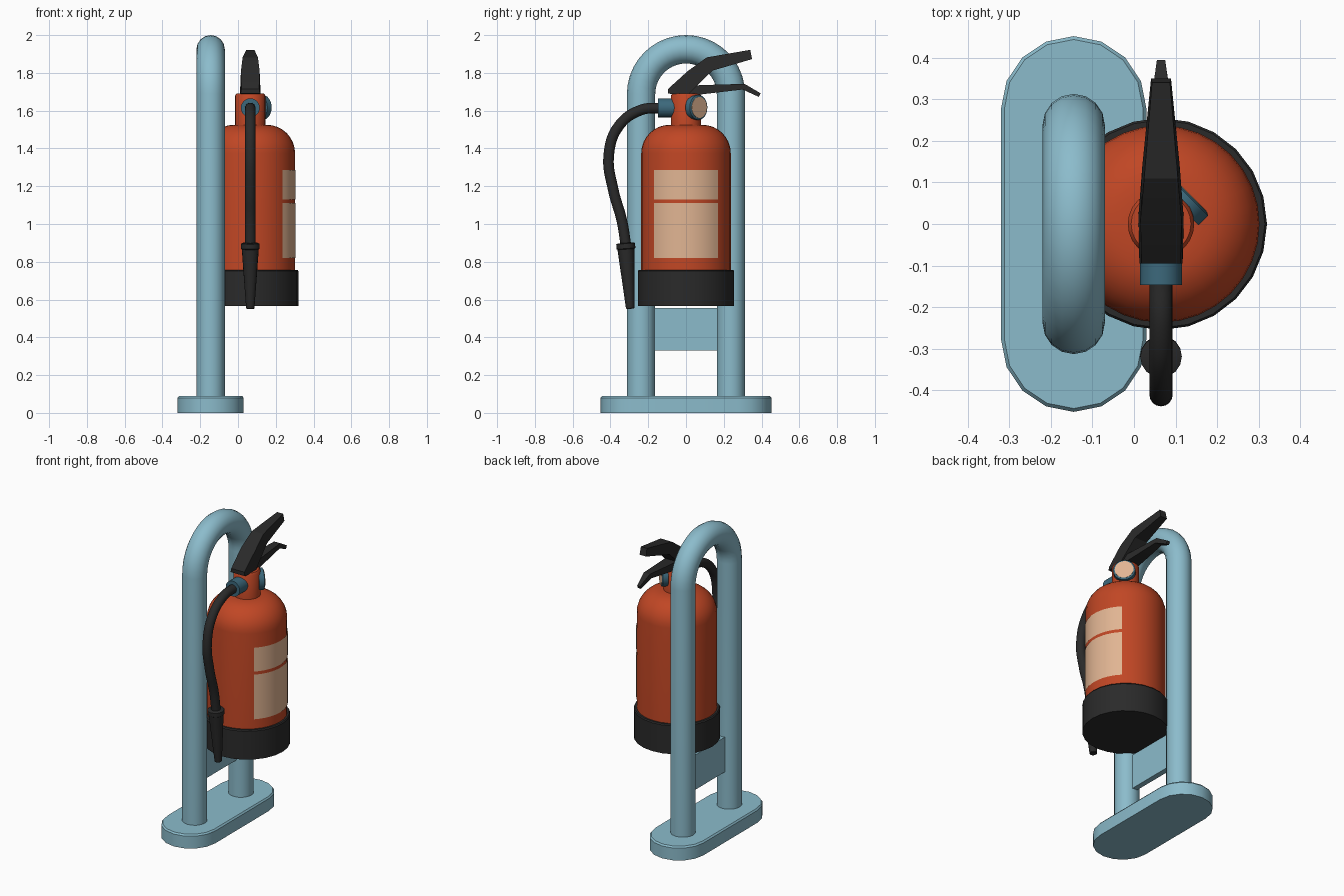
import bpy, bmesh, math
from mathutils import Matrix, Vector

cube = bpy.data.objects.get("Cube")
if cube:
    bpy.data.objects.remove(cube, do_unlink=True)


def material(name, rgb):
    m = bpy.data.materials.new(name)
    m.use_nodes = True
    m.diffuse_color = (*rgb, 1)
    m.node_tree.nodes["Principled BSDF"].inputs["Base Color"].default_value = (*rgb, 1)
    return m


RED = material("red", (0.53, 0.062, 0.018))
BLACK = material("black", (0.023, 0.023, 0.023))
BLUE = material("light blue", (0.26, 0.5, 0.6))
DARK_BLUE = material("dark blue", (0.045, 0.14, 0.2))
CREAM = material("cream", (0.75, 0.46, 0.29))

STAND_X = -0.145
AXIS_X = 0.065
BODY_R = 0.237


def finish(name, bm, mat, matrix=None, angle=35):
    if matrix:
        bm.transform(matrix)
    bmesh.ops.recalc_face_normals(bm, faces=bm.faces)
    mesh = bpy.data.meshes.new(name)
    bm.to_mesh(mesh)
    bm.free()
    mesh.materials.append(mat)
    ob = bpy.data.objects.new(name, mesh)
    bpy.context.collection.objects.link(ob)
    bpy.ops.object.select_all(action='DESELECT')
    ob.select_set(True)
    bpy.context.view_layer.objects.active = ob
    bpy.ops.object.shade_smooth_by_angle(angle=math.radians(angle))
    return ob


def loft(rings):
    """Skin closed rings of points and cap both ends."""
    bm = bmesh.new()
    rows = [[bm.verts.new(p) for p in ring] for ring in rings]
    n = len(rows[0])
    for a, b in zip(rows, rows[1:]):
        for i in range(n):
            j = (i + 1) % n
            bm.faces.new((a[i], a[j], b[j], b[i]))
    bm.faces.new(rows[0])
    bm.faces.new(rows[-1])
    return bm


def turned(name, profile, mat, start=(AXIS_X, 0, 0), axis=(0, 0, 1), segs=24):
    """Turn (radius, height) pairs about an axis."""
    turns = [i * math.tau / segs for i in range(segs)]
    rings = [[(r * math.cos(a), r * math.sin(a), h) for a in turns] for r, h in profile]
    rot = Vector(axis).to_track_quat('Z', 'Y').to_matrix().to_4x4()
    return finish(name, loft(rings), mat, Matrix.Translation(start) @ rot)


def tube(name, x, path, radius, mat, smooth=False):
    """Round tube along (y, z) points at a fixed x."""
    cu = bpy.data.curves.new(name, 'CURVE')
    cu.dimensions = '3D'
    cu.bevel_depth = radius
    cu.bevel_resolution = 6
    cu.use_fill_caps = True
    cu.resolution_u = 6
    sp = cu.splines.new('BEZIER' if smooth else 'POLY')
    pts = sp.bezier_points if smooth else sp.points
    pts.add(len(path) - 1)
    for p, (y, z) in zip(pts, path):
        if smooth:
            p.co = (x, y, z)
            p.handle_left_type = p.handle_right_type = 'AUTO'
        else:
            p.co = (x, y, z, 1)
    ob = bpy.data.objects.new(name + "_path", cu)
    bpy.context.collection.objects.link(ob)
    mesh = ob.evaluated_get(bpy.context.evaluated_depsgraph_get()).to_mesh()
    bm = bmesh.new()
    bm.from_mesh(mesh)
    bpy.data.objects.remove(ob, do_unlink=True)
    return finish(name, bm, mat)


def lever(name, stations):
    """Tapered bar through (y, top, bottom, half width) stations."""
    rings = [[(AXIS_X - w, y, b), (AXIS_X + w, y, b), (AXIS_X + w * 0.9, y + d, t),
              (AXIS_X - w * 0.9, y + d, t)] for y, t, b, w, d in stations]
    return finish(name, loft(rings), BLACK, angle=20)


# Stand foot: stadium outline with a softened top edge
def stadium(z, inset):
    ring = []
    for end in (1, -1):
        for i in range(9):
            a = math.pi * i / 8 + (0 if end > 0 else math.pi)
            r = 0.175 - inset
            ring.append((STAND_X + r * math.cos(a), end * 0.277 + r * math.sin(a), z))
    return ring


finish("stand_foot", loft([stadium(0, 0), stadium(0.08, 0), stadium(0.09, 0.008)]), BLUE, angle=30)

# Bent stand tube
arc = [(-0.238 * math.cos(math.pi * i / 20), 1.687 + 0.238 * math.sin(math.pi * i / 20))
       for i in range(21)]
tube("stand_tube", STAND_X, [(-0.238, 0.05)] + arc + [(0.238, 0.05)], 0.075, BLUE)

# Cross plate between the posts
bm = bmesh.new()
bmesh.ops.create_cube(bm, size=1)
finish("cross_plate", bm, BLUE,
       Matrix.Translation((STAND_X, 0, 0.443)) @ Matrix.Diagonal((0.035, 0.4, 0.226, 1)))

# Cylinder with rounded shoulder, neck and bottom boot
shoulder = [(BODY_R - 0.15 + 0.15 * math.cos(a), 1.375 + 0.15 * math.sin(a))
            for a in (math.pi / 2 * i / 8 for i in range(9))]
turned("body", [(BODY_R, 0.6)] + shoulder + [(0.05, 1.527)], RED, segs=32)
turned("neck", [(0.08, 1.5), (0.08, 1.68), (0.072, 1.692)], RED)
turned("boot", [(0.255, 0.566), (0.255, 0.75), (0.25, 0.757)], BLACK)

# Label panels wrapped round the side
for name, low, high in (("label_lower", 0.82, 1.11), ("label_upper", 1.13, 1.285)):
    bm = bmesh.new()
    angles = [math.radians(-45 + 90 * i / 16) for i in range(17)]
    rows = [[bm.verts.new((AXIS_X + 0.24 * math.cos(a), 0.24 * math.sin(a), z)) for a in angles]
            for z in (low, high)]
    for i in range(16):
        bm.faces.new((rows[0][i], rows[0][i + 1], rows[1][i + 1], rows[1][i]))
    label = finish(name, bm, CREAM)
    if label.data.polygons[0].normal.x < 0:
        label.data.flip_normals()

# Pressure gauge on its stem
gauge = dict(start=(AXIS_X, 0, 1.617), axis=(1, 1, 0))
turned("gauge_stem", [(0.03, 0), (0.03, 0.07)], DARK_BLUE, **gauge)
turned("gauge_case", [(0.066, 0.062), (0.066, 0.094), (0.06, 0.098)], DARK_BLUE, **gauge)
turned("gauge_face", [(0.056, 0.096), (0.056, 0.1)], CREAM, **gauge)

# Hose outlet, hose and horn
turned("hose_outlet", [(0.05, 0.06), (0.05, 0.147)], DARK_BLUE, (AXIS_X, 0, 1.615), (0, -1, 0))
tube("hose", AXIS_X, [(-0.13, 1.615), (-0.24, 1.603), (-0.355, 1.52), (-0.409, 1.365),
                      (-0.385, 1.18), (-0.34, 1.02), (-0.317, 0.88)], 0.028, BLACK, True)
turned("horn", [(0.04, 0), (0.05, 0.004), (0.05, 0.03), (0.045, 0.034), (0.022, 0.347),
                (0.018, 0.35)], BLACK, (AXIS_X, -0.32, 0.9), (0, 0.07, -1), 16)

# Squeeze levers: y, top, bottom, half width, lean of the top edge
lever("upper_lever", [(-0.095, 1.715, 1.69, 0.052, 0), (0.01, 1.81, 1.685, 0.055, 0),
                      (0.14, 1.882, 1.812, 0.045, -0.03), (0.35, 1.922, 1.873, 0.024, -0.01)])
lever("lower_lever", [(-0.06, 1.71, 1.685, 0.045, 0), (0.07, 1.735, 1.685, 0.045, 0),
                      (0.3, 1.742, 1.712, 0.024, 0.01), (0.385, 1.692, 1.673, 0.011, 0.01)])
